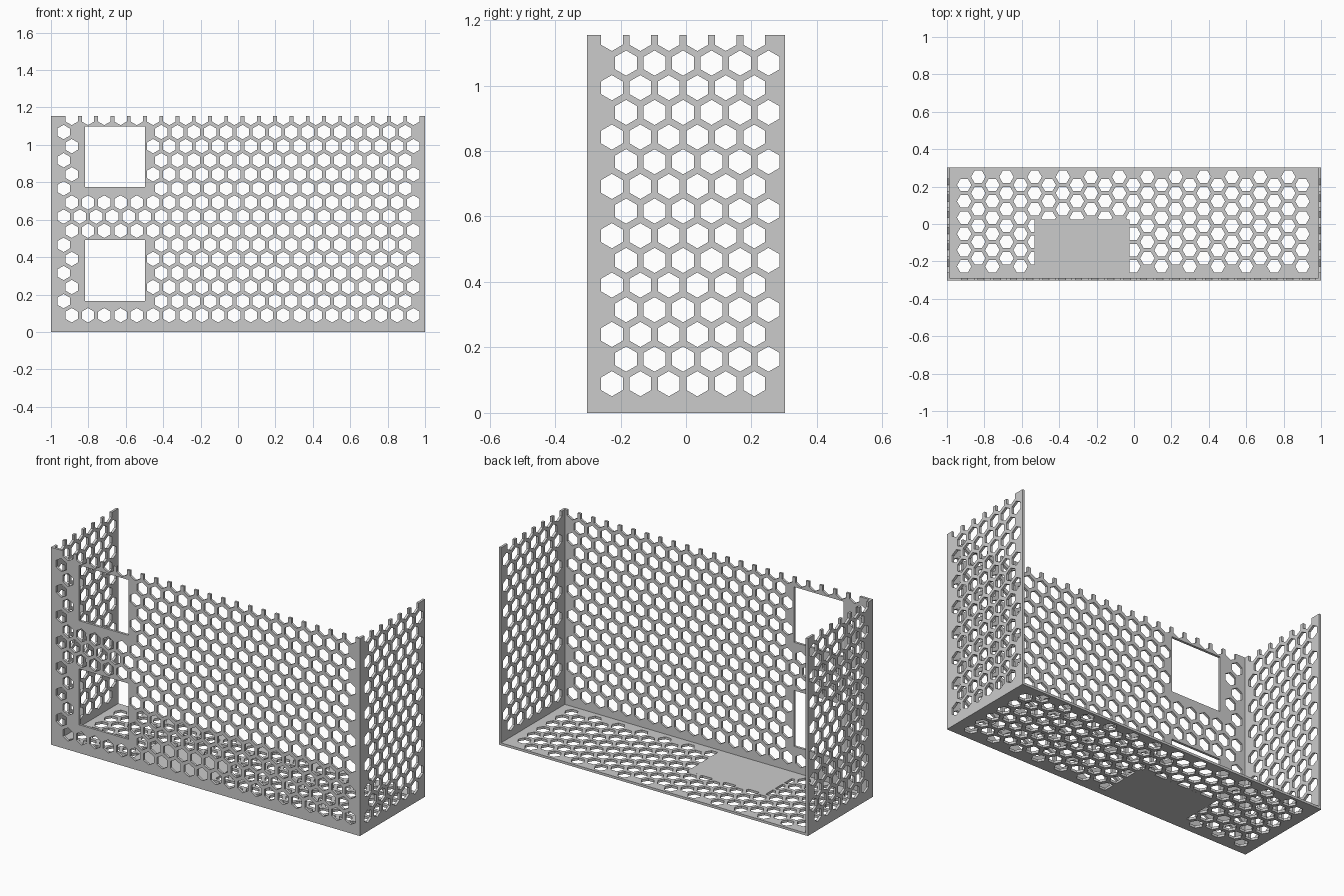
import bpy, bmesh, math
from mathutils import Vector

if "Cube" in bpy.data.objects:
    bpy.data.objects.remove(bpy.data.objects["Cube"])

X, Y, H, T = 1.0, 0.302, 1.155, 0.014      # half width, half depth, height, sheet thickness
PITCH, ROW, R = 0.087, 0.07535, 0.0385     # hole spacing, row spacing, hole radius

grey = bpy.data.materials.new("light grey")
grey.use_nodes = True
grey.diffuse_color = (0.6, 0.6, 0.6, 1)
grey.node_tree.nodes["Principled BSDF"].inputs["Base Color"].default_value = (0.6, 0.6, 0.6, 1)

# Each plane maps (across, along, depth) to x, y, z
PLANES = {
    "front": lambda u, v, w: Vector((u, w, v)),
    "side": lambda u, v, w: Vector((w, u, v)),
    "floor": lambda u, v, w: Vector((v, u, w)),
}


def prisms(name, plane, outlines, w0, w1):
    """Extrude flat outlines through the depth of a plane."""
    bm = bmesh.new()
    for outline in outlines:
        a = [bm.verts.new(PLANES[plane](u, v, w0)) for u, v in outline]
        b = [bm.verts.new(PLANES[plane](u, v, w1)) for u, v in outline]
        bm.faces.new(a)
        bm.faces.new(b[::-1])
        for i in range(len(a)):
            j = (i + 1) % len(a)
            bm.faces.new((a[j], a[i], b[i], b[j]))
    bmesh.ops.recalc_face_normals(bm, faces=bm.faces)
    mesh = bpy.data.meshes.new(name)
    bm.to_mesh(mesh)
    bm.free()
    obj = bpy.data.objects.new(name, mesh)
    bpy.context.collection.objects.link(obj)
    return obj


def rect(u0, u1, v0, v1):
    return [(u0, v0), (u1, v0), (u1, v1), (u0, v1)]


def subtract(obj, cutter):
    """Cut one object from another and drop the cutter."""
    cutter.hide_render = True
    mod = obj.modifiers.new("cut", "BOOLEAN")
    mod.operation, mod.solver, mod.object = "DIFFERENCE", "EXACT", cutter
    bpy.context.view_layer.update()
    result = obj.evaluated_get(bpy.context.evaluated_depsgraph_get())
    mesh = bpy.data.meshes.new_from_object(result)
    obj.modifiers.clear()
    obj.data = mesh
    bpy.data.objects.remove(cutter)


def hexes(u0, v0, cols, rows, shift, keep_clear=()):
    """Staggered hexagons, leaving out those that touch a window."""
    result = []
    for r in range(rows):
        for c in range(cols):
            u = u0 + c * PITCH + (r % 2) * shift
            v = v0 + r * ROW
            hu = R * math.cos(math.pi / 6)
            if any(a - hu < u < b + hu and lo - R < v < hi + R for a, b, lo, hi in keep_clear):
                continue
            angles = [math.radians(30 + 60 * k) for k in range(6)]
            result.append([(u + R * math.cos(t), v + R * math.sin(t)) for t in angles])
    return result


def panel(name, plane, outline, w0, holes, solid=None):
    obj = prisms(name, plane, [outline], w0, w0 + T)
    cutter = prisms(name + "_cutter", plane, holes, w0 - T, w0 + 2 * T)
    if solid:
        subtract(cutter, prisms("solid_area", plane, [solid], w0 - 2 * T, w0 + 3 * T))
    subtract(obj, cutter)
    obj.data.materials.clear()
    obj.data.materials.append(grey)
    return obj


# Side walls
for name, w0 in (("left_wall", X - T), ("right_wall", -X)):
    panel(name, "side", rect(-Y, Y, 0, H), w0, hexes(-0.2265, 0.089, 6, 15, PITCH / 2))

# Front wall with two square windows
windows = [(-0.818, -0.497, 0.774, 1.098), (-0.818, -0.497, 0.165, 0.492)]
front_holes = hexes(-0.889, 0.089, 22, 15, -PITCH / 2, windows)
front_holes += [rect(*w) for w in windows]
panel("front_wall", "front", rect(-X + T, X - T, 0, H), -Y, front_holes)

# Floor with a solid mounting area
panel("floor", "floor", rect(-Y + T, Y, -X + T, X - T), 0,
      hexes(-0.2265, -0.908, 6, 25, PITCH / 2),
      solid=rect(-Y - T, 0.024, -0.533, -0.024))
